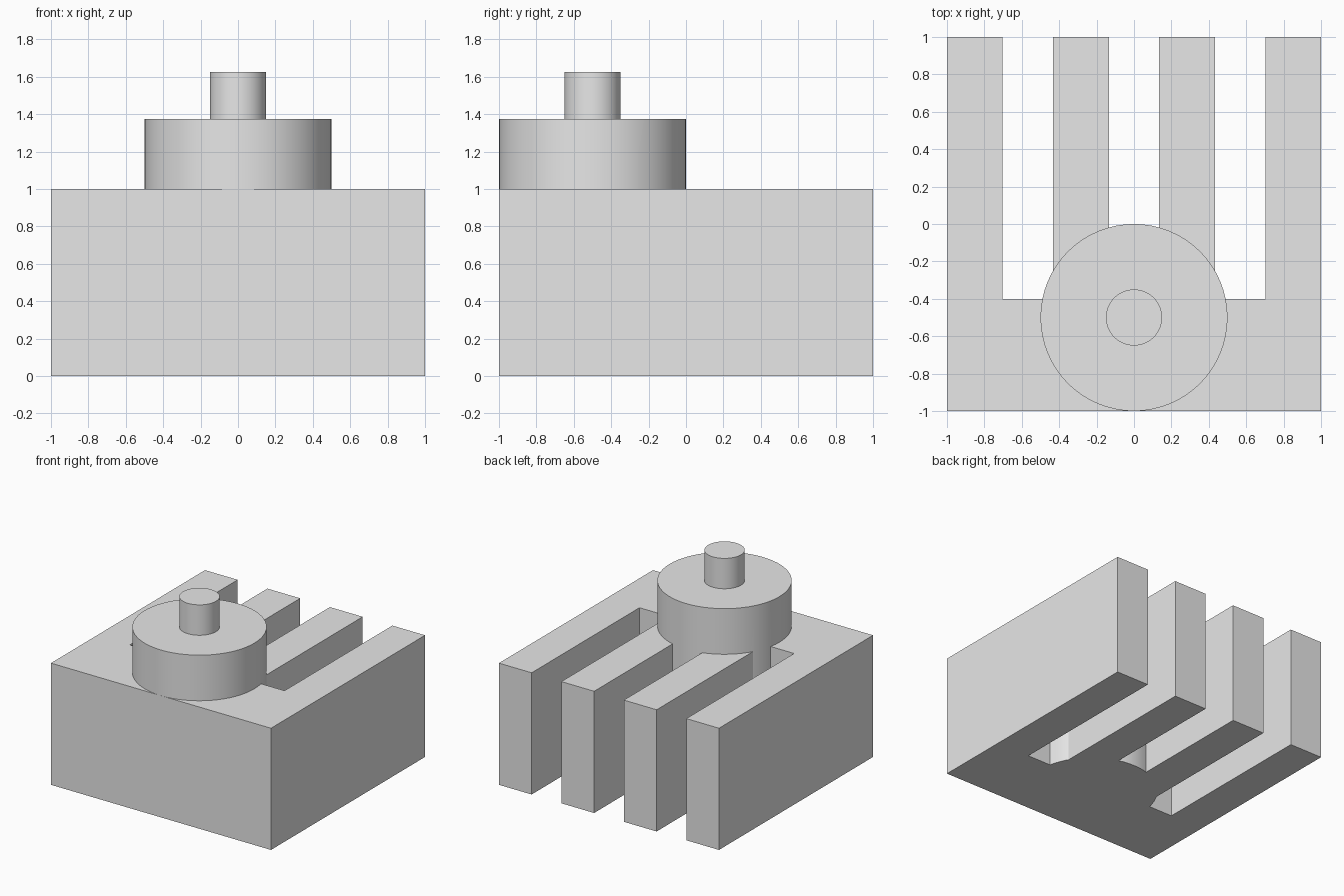
import bpy
import bmesh

cube = bpy.data.objects.get("Cube")
if cube:
    bpy.data.objects.remove(cube, do_unlink=True)

SLOT_CENTRES = (-0.568, 0.0, 0.568)
SLOT_HALF = 0.135
SLOT_END = -0.4
DRUM_Y = -0.5

grey = bpy.data.materials.new("plain grey")
grey.use_nodes = True
colour = (0.8, 0.8, 0.8, 1.0)
grey.diffuse_color = colour
grey.node_tree.nodes["Principled BSDF"].inputs["Base Color"].default_value = colour


def extruded_block(name, outline, height):
    """Solid made by raising a flat outline from the ground."""
    bm = bmesh.new()
    face = bm.faces.new([bm.verts.new((x, y, 0)) for x, y in outline])
    raised = bmesh.ops.extrude_face_region(bm, geom=[face])["geom"]
    verts = [v for v in raised if isinstance(v, bmesh.types.BMVert)]
    bmesh.ops.translate(bm, verts=verts, vec=(0, 0, height))
    bmesh.ops.recalc_face_normals(bm, faces=bm.faces)
    mesh = bpy.data.meshes.new(name)
    bm.to_mesh(mesh)
    bm.free()
    obj = bpy.data.objects.new(name, mesh)
    bpy.context.collection.objects.link(obj)
    mesh.materials.append(grey)
    return obj


def cylinder(name, radius, bottom, top):
    bpy.ops.mesh.primitive_cylinder_add(
        vertices=64, radius=radius, depth=top - bottom,
        location=(0, DRUM_Y, (top + bottom) / 2))
    obj = bpy.context.object
    obj.name = name
    obj.data.materials.append(grey)
    return obj


# Comb-shaped base: solid front with four fingers reaching back
outline = [(-1, -1), (1, -1), (1, 1)]
for x in reversed(SLOT_CENTRES):
    right, left = x + SLOT_HALF, x - SLOT_HALF
    outline += [(right, 1), (right, SLOT_END), (left, SLOT_END), (left, 1)]
outline.append((-1, 1))
base = extruded_block("slotted_base", outline, 1.0)

# Drum runs down through the slots to the ground, fused into the base
drum = cylinder("drum", 0.5, 0.0, 1.375)
# Short pin standing on the drum
pin = cylinder("pin", 0.15, 1.2, 1.625)

for part in (drum, pin):
    union = base.modifiers.new("join " + part.name, "BOOLEAN")
    union.operation = "UNION"
    union.solver = "EXACT"
    union.object = part
    bpy.context.view_layer.objects.active = base
    bpy.ops.object.modifier_apply(modifier=union.name)
    bpy.data.objects.remove(part, do_unlink=True)

# Smooth round walls, crisp edges
bpy.ops.object.select_all(action="DESELECT")
base.select_set(True)
bpy.context.view_layer.objects.active = base
bpy.ops.object.shade_smooth_by_angle()
